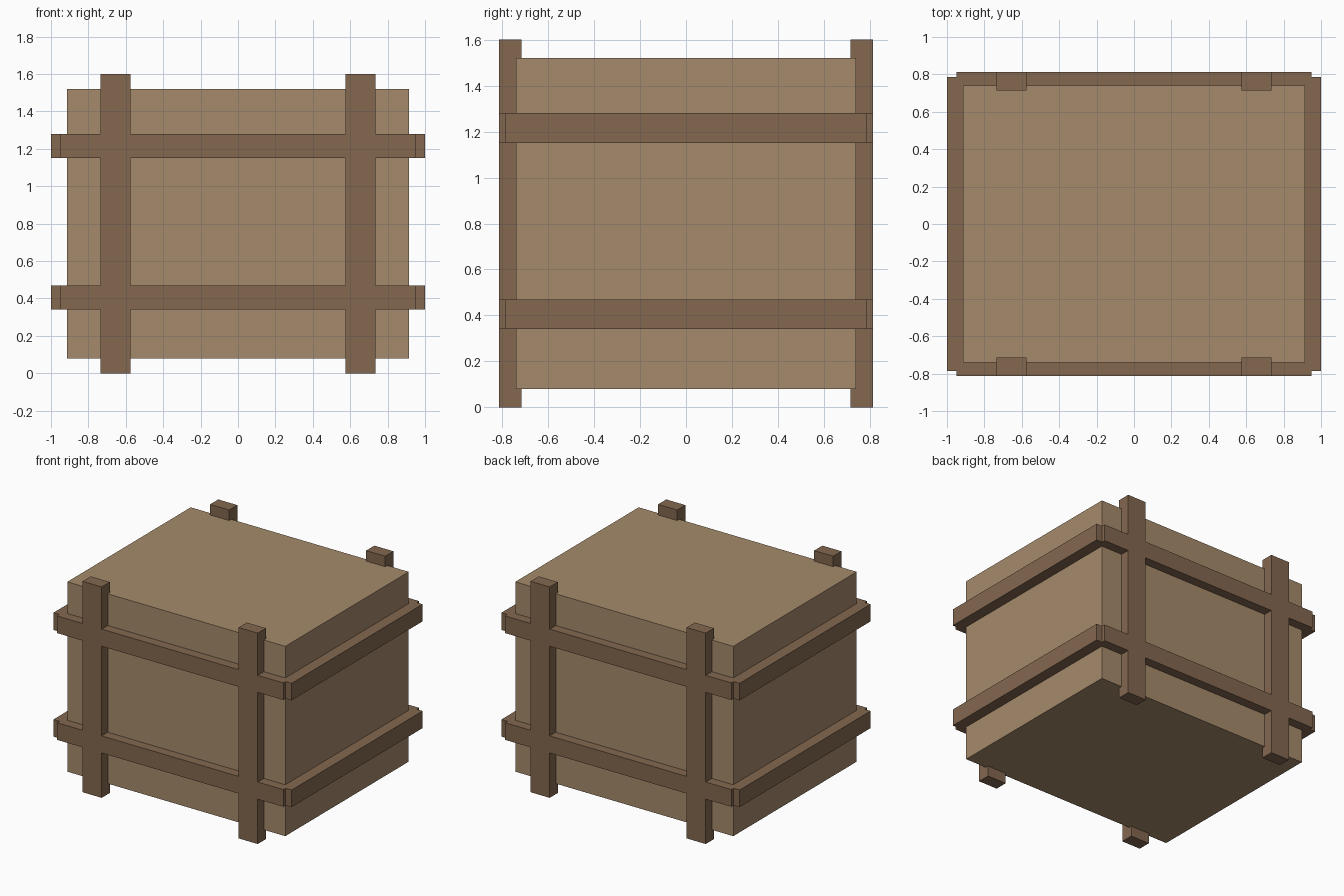
import bpy
import bmesh
from mathutils import Vector

default = bpy.data.objects.get("Cube")
if default:
    bpy.data.objects.remove(default, do_unlink=True)


def make_material(name, rgb):
    mat = bpy.data.materials.new(name)
    mat.use_nodes = True
    mat.diffuse_color = (*rgb, 1)
    mat.node_tree.nodes["Principled BSDF"].inputs["Base Color"].default_value = (*rgb, 1)
    return mat


light_wood = make_material("light_wood", (0.376, 0.254, 0.147))
dark_wood = make_material("dark_wood", (0.227, 0.136, 0.078))


def box(name, low, high, mat):
    """Axis-aligned box between two opposite corners."""
    low, high = Vector(low), Vector(high)
    centre, size = (low + high) / 2, high - low
    bm = bmesh.new()
    bmesh.ops.create_cube(bm, size=1)
    bmesh.ops.scale(bm, vec=size, verts=bm.verts)
    mesh = bpy.data.meshes.new(name)
    bm.to_mesh(mesh)
    bm.free()
    mesh.materials.append(mat)
    obj = bpy.data.objects.new(name, mesh)
    obj.location = centre
    bpy.context.collection.objects.link(obj)
    return obj


# Crate body
box("crate_body", (-0.915, -0.74, 0.08), (0.915, 0.74, 1.52), light_wood)

# Upright posts, two on the front and two on the back
POST_IN, POST_OUT = 0.715, 0.813
for face, y in (("front", -1), ("back", 1)):
    y0, y1 = sorted((y * POST_IN, y * POST_OUT))
    for side, x in (("left", 1), ("right", -1)):
        x0, x1 = sorted((x * 0.575, x * 0.735))
        box(f"{face}_{side}_post", (x0, y0, 0), (x1, y1, 1.6), dark_wood)

# Rails wrapped around the body at two heights
for level, z0, z1 in (("lower", 0.34, 0.47), ("upper", 1.15, 1.28)):
    for face, y in (("front", -1), ("back", 1)):
        y0, y1 = sorted((y * POST_IN, y * POST_OUT))
        box(f"{level}_{face}_rail", (-0.95, y0, z0), (0.95, y1, z1), dark_wood)
    for side, x in (("left", 1), ("right", -1)):
        x0, x1 = sorted((x * 0.9, x * 1.0))
        box(f"{level}_{side}_rail", (x0, -0.785, z0), (x1, 0.785, z1), dark_wood)
